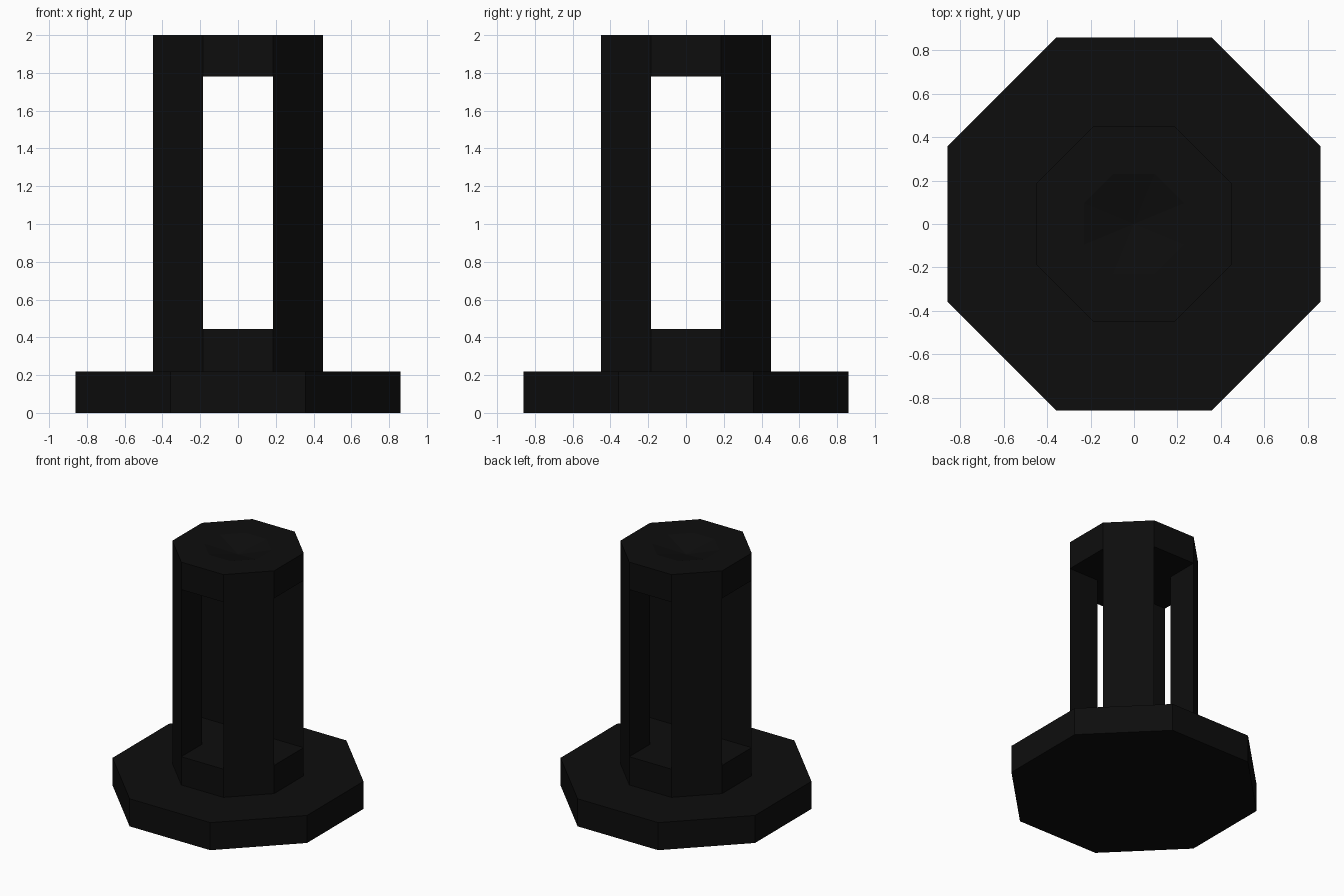
import bpy, bmesh, math

if "Cube" in bpy.data.objects:
    bpy.data.objects.remove(bpy.data.objects["Cube"])

black = bpy.data.materials.new("soot black")
black.diffuse_color = (0.004, 0.004, 0.004, 1)
black.use_nodes = True
black.node_tree.nodes["Principled BSDF"].inputs["Base Color"].default_value = black.diffuse_color


def octagon(apothem):
    r = apothem / math.cos(math.pi / 8)
    return [(r * math.cos(math.pi / 8 + i * math.pi / 4),
             r * math.sin(math.pi / 8 + i * math.pi / 4)) for i in range(8)]


def loft(name, sections, cap_bottom=True, apex=None, cap_top=True):
    """Join stacked outlines [(points, z), ...]; close the end flat or to an apex."""
    bm = bmesh.new()
    rings = [[bm.verts.new((x, y, z)) for x, y in pts] for pts, z in sections]
    n = len(rings[0])
    for a, b in zip(rings, rings[1:]):
        for i in range(n):
            j = (i + 1) % n
            bm.faces.new((a[i], a[j], b[j], b[i]))
    if cap_bottom:
        bm.faces.new(rings[0][::-1])
    if apex is not None:
        tip = bm.verts.new((0, 0, apex))
        for i in range(n):
            bm.faces.new((rings[-1][i], rings[-1][(i + 1) % n], tip))
    elif cap_top:
        bm.faces.new(rings[-1])
    me = bpy.data.meshes.new(name)
    bm.to_mesh(me)
    bm.free()
    me.materials.append(black)
    ob = bpy.data.objects.new(name, me)
    bpy.context.collection.objects.link(ob)
    return ob


R = 0.45                              # tower apothem
H = R * math.tan(math.pi / 8)         # half width of one tower side

# Wide foot
loft("base", [(octagon(0.86), 0), (octagon(0.86), 0.22)])

# Solid block under the openings
loft("plinth", [(octagon(R), 0.22), (octagon(R), 0.445)], cap_bottom=False)

# Four three-sided pillars at the diagonals
for k in range(4):
    c, s = round(math.cos(k * math.pi / 2)), round(math.sin(k * math.pi / 2))
    tri = [(x * c - y * s, x * s + y * c) for x, y in ((H, H), (R, H), (H, R))]
    loft(f"pillar_{k + 1}", [(tri, 0.445), (tri, 1.78)],
         cap_bottom=False, cap_top=False)

# Cap with a shallow faceted dent in its top
loft("cap", [(octagon(R), 1.78), (octagon(R), 2.0), (octagon(0.23), 2.0)],
     apex=1.94)
